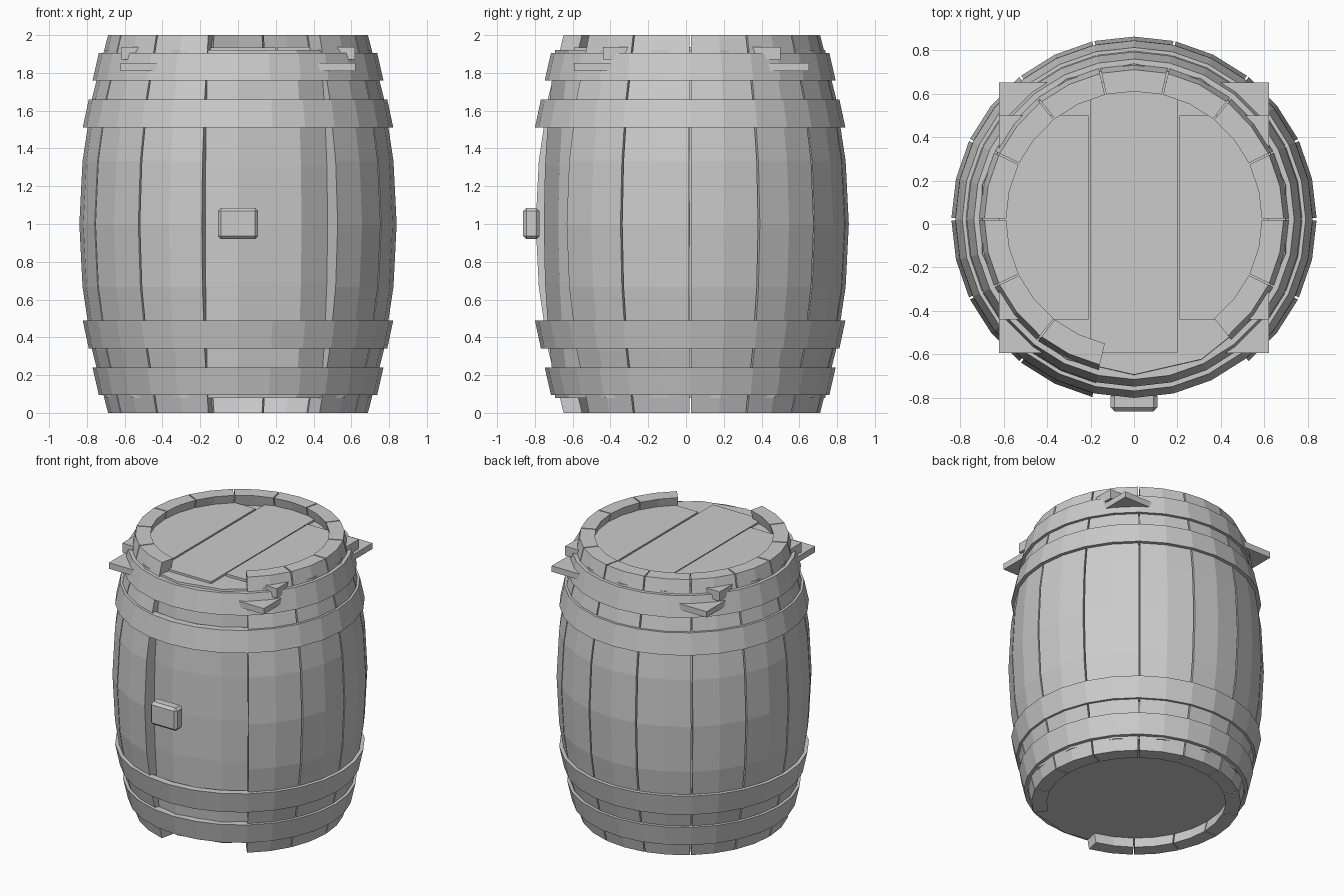
import bpy, bmesh
from math import sin, cos, pi, radians

if "Cube" in bpy.data.objects:
    bpy.data.objects.remove(bpy.data.objects["Cube"])

CY = 0.022          # barrel axis sits slightly behind y = 0
N = 14              # stave positions around the barrel
STEP = 2 * pi / N


def finish(name, bm):
    bmesh.ops.recalc_face_normals(bm, faces=bm.faces[:])
    me = bpy.data.meshes.new(name)
    bm.to_mesh(me)
    bm.free()
    ob = bpy.data.objects.new(name, me)
    bpy.context.collection.objects.link(ob)
    return ob


def ring_loft(name, profile, sides, closed):
    """Revolve (radius, z) points; closed joins the profile, otherwise ends are capped."""
    bm = bmesh.new()
    rings = [[bm.verts.new((r * cos(-pi / 2 + 2 * pi * i / sides),
                            CY + r * sin(-pi / 2 + 2 * pi * i / sides), z))
              for i in range(sides)] for r, z in profile]
    pairs = list(zip(rings, rings[1:]))
    if closed:
        pairs.append((rings[-1], rings[0]))
    else:
        bm.faces.new(rings[0])
        bm.faces.new(rings[-1])
    for a, b in pairs:
        for i in range(sides):
            j = (i + 1) % sides
            bm.faces.new((a[i], a[j], b[j], b[i]))
    return finish(name, bm)


def box(name, x0, x1, y0, y1, z0, z1, bevel=0):
    bm = bmesh.new()
    bmesh.ops.create_cube(bm, size=1)
    for v in bm.verts:
        v.co = ((x0 + x1) / 2 + v.co.x * (x1 - x0),
                (y0 + y1) / 2 + v.co.y * (y1 - y0),
                (z0 + z1) / 2 + v.co.z * (z1 - z0))
    if bevel:
        bmesh.ops.bevel(bm, geom=bm.edges[:], offset=bevel, segments=1, affect='EDGES')
    return finish(name, bm)


def stave_radius(z):
    return 0.84 - 0.152 * (z - 1) ** 2


def stave(name, mid):
    """Bowed plank with a two-facet outside and inside."""
    bm = bmesh.new()
    half = STEP / 2 - radians(0.35)
    loops = []
    for k in range(7):
        z = k / 3
        r = stave_radius(z)
        pts = [(r, -half), (r, 0), (r, half), (r - .1, half), (r - .1, 0), (r - .1, -half)]
        loops.append([bm.verts.new((q * cos(mid + a), CY + q * sin(mid + a), z)) for q, a in pts])
    for a, b in zip(loops, loops[1:]):
        for i in range(6):
            j = (i + 1) % 6
            bm.faces.new((a[i], a[j], b[j], b[i]))
    for lp in (loops[0], loops[-1]):
        bm.faces.new((lp[0], lp[1], lp[4], lp[5]))
        bm.faces.new((lp[1], lp[2], lp[3], lp[4]))
    return finish(name, bm)


# Staves, with two left out at the front for the hatch
for k in range(N):
    if k not in (7, 8):
        stave(f"stave_{k}", pi / 2 + k * STEP)

# Inner drum that shows through the opening as the hatch
zs = [0.08 + 1.84 * k / 6 for k in range(7)]
ring_loft("inner_drum", [(0.775 - 0.071 * (z - 1) ** 2, z) for z in zs], N, False)

# Hoops, mirrored top to bottom: (inner z, inner radius, outer z, outer radius)
for label, za, ra, zb, rb in (("middle", 1.51, 0.822, 1.66, 0.79), ("end", 1.76, 0.77, 1.905, 0.737)):
    for side, f in (("upper", lambda z: z), ("lower", lambda z: 2 - z)):
        ring_loft(f"{side}_{label}_hoop",
                  [(ra, f(za)), (rb, f(zb)), (rb - .05, f(zb)), (ra - .05, f(za))], 28, True)

# Lid planks and the square board beneath whose corners poke through
box("lid_middle_plank", -.2, .2, -.593, .652, 1.865, 1.935)
box("lid_right_plank", .21, .62, -.44, .5, 1.87, 1.938)
box("lid_left_plank", -.62, -.21, -.44, .5, 1.87, 1.938)
box("lid_under_board", -.622, .622, -.593, .652, 1.81, 1.853)

# Hatch handle
box("hatch_handle", -.107, .107, -.862, -.775, .92, 1.085, .017)
